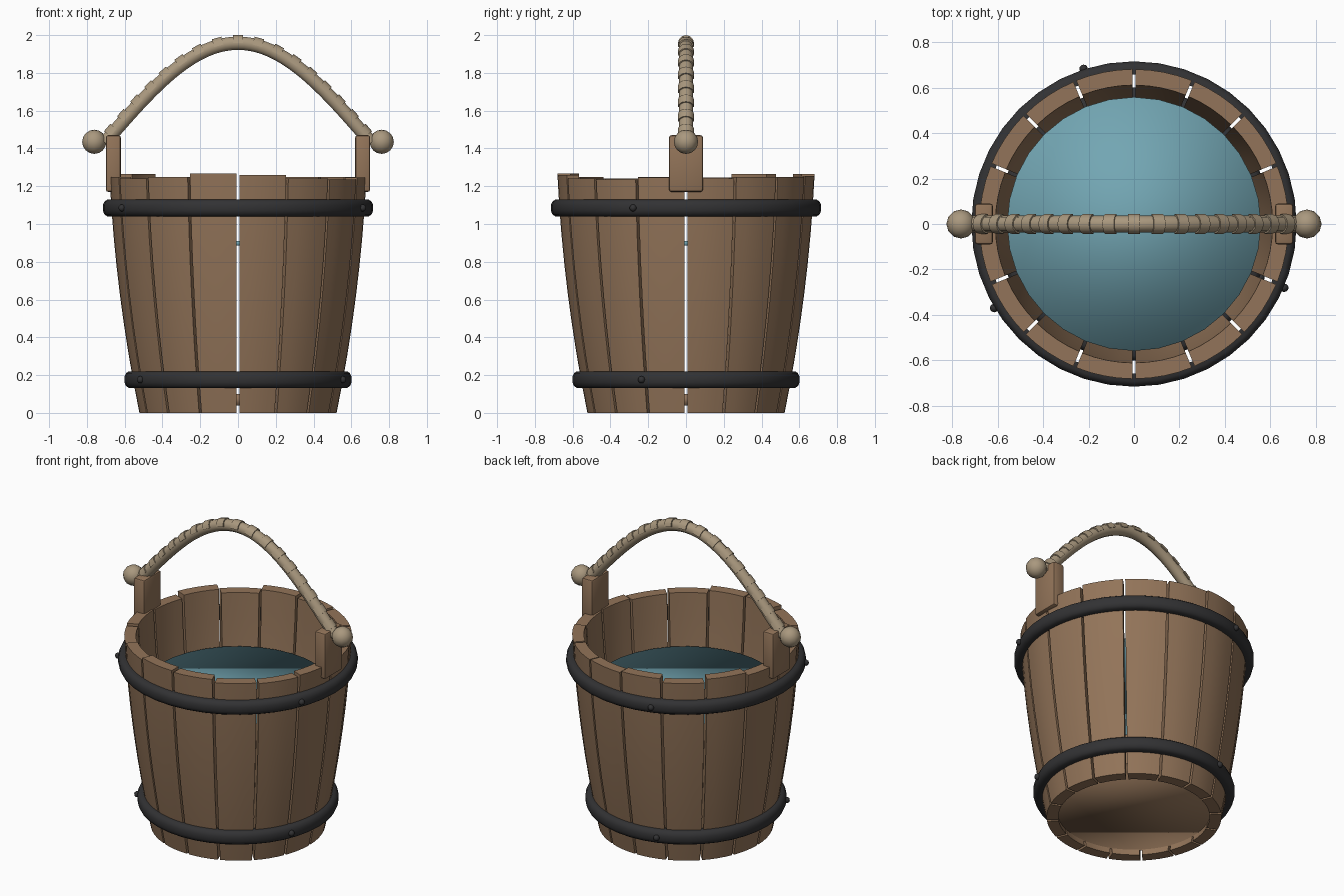
import bpy, bmesh, math
from mathutils import Vector

if "Cube" in bpy.data.objects:
    bpy.data.objects.remove(bpy.data.objects["Cube"])


def material(name, rgb):
    m = bpy.data.materials.new(name)
    m.diffuse_color = (*rgb, 1)
    m.use_nodes = True
    m.node_tree.nodes["Principled BSDF"].inputs["Base Color"].default_value = m.diffuse_color
    return m


WOOD = material("oak_wood", (0.29, 0.175, 0.10))
IRON = material("dark_iron", (0.032, 0.032, 0.034))
ROPE = material("hemp_rope", (0.40, 0.315, 0.21))
WATER = material("water_blue", (0.17, 0.38, 0.45))


def finish(bm, name, mat, angle=None):
    """Write a bmesh to an object; angle = smooth-by-angle limit in degrees."""
    bmesh.ops.recalc_face_normals(bm, faces=bm.faces)
    me = bpy.data.meshes.new(name)
    bm.to_mesh(me)
    bm.free()
    ob = bpy.data.objects.new(name, me)
    bpy.context.collection.objects.link(ob)
    me.materials.append(mat)
    if angle:
        bpy.ops.object.select_all(action='DESELECT')
        ob.select_set(True)
        bpy.context.view_layer.objects.active = ob
        bpy.ops.object.shade_smooth_by_angle(angle=math.radians(angle))
    return ob


def loft(bm, rings, closed=False):
    """Skin closed rings of points; cap the ends unless the rings loop."""
    vs = [[bm.verts.new(p) for p in r] for r in rings]
    n = len(vs[0])
    pairs = list(zip(vs, vs[1:])) + ([(vs[-1], vs[0])] if closed else [])
    for a, b in pairs:
        for i in range(n):
            j = (i + 1) % n
            bm.faces.new((a[i], a[j], b[j], b[i]))
    if not closed:
        bm.faces.new(vs[0])
        bm.faces.new(vs[-1])


def polar(r, a, z):
    return Vector((r * math.cos(a), r * math.sin(a), z))


def outer(z):
    return 0.522 + 0.204 * z - 0.062 * z * z


# Staves: sixteen bowed boards with small gaps and uneven tops
TOPS = [1.24, 1.25, 1.25, 1.255, 1.265, 1.24, 1.265, 1.245,
        1.25, 1.24, 1.25, 1.267, 1.26, 1.24, 1.235, 1.245]
THICK, GAP = 0.07, 0.007
for i, top in enumerate(TOPS):
    bm = bmesh.new()
    rings = []
    for k in range(9):
        z = top * k / 8
        ro, ri = outer(z), outer(z) - THICK
        ring = []
        for r, order in ((ro, range(5)), (ri, range(4, -1, -1))):
            a0 = math.pi / 8 * i + GAP / r
            a1 = math.pi / 8 * (i + 1) - GAP / r
            ring += [polar(r, a0 + (a1 - a0) * s / 4, z) for s in order]
        rings.append(ring)
    loft(bm, rings)
    finish(bm, f"stave_{i + 1}", WOOD, 30)


# Water surface and bucket floor: thin discs
def disc(name, r, z0, z1, mat):
    bm = bmesh.new()
    loft(bm, [[polar(r, math.tau * s / 32, z) for s in range(32)] for z in (z0, z1)])
    ob = finish(bm, name, mat)
    for p in ob.data.polygons:
        p.use_smooth = True


disc("water", 0.558, 0.885, 0.91, WATER)
disc("floor", 0.47, 0.04, 0.10, WOOD)

# Iron hoops with rounded outer edge, plus three rivets each
for name, z in (("upper", 1.085), ("lower", 0.176)):
    r = outer(z)
    prof = [(-0.012, -0.044), (0.022, -0.044), (0.037, -0.034), (0.045, -0.015),
            (0.045, 0.015), (0.037, 0.034), (0.022, 0.044), (-0.012, 0.044)]
    bm = bmesh.new()
    loft(bm, [[polar(r + dr, math.tau * s / 40, z + dz) for dr, dz in prof]
              for s in range(40)], closed=True)
    finish(bm, f"{name}_hoop", IRON, 50)
    for k, a in enumerate((-23, 108, 211)):
        bm = bmesh.new()
        bmesh.ops.create_uvsphere(bm, u_segments=10, v_segments=6, radius=0.019)
        bmesh.ops.translate(bm, verts=bm.verts, vec=polar(r + 0.047, math.radians(a), z))
        finish(bm, f"{name}_rivet_{k + 1}", IRON, 60)

# Handle lugs and end knobs, one per side
for side, name in ((-1, "left"), (1, "right")):
    bm = bmesh.new()
    bmesh.ops.create_cube(bm, size=1)
    bmesh.ops.scale(bm, verts=bm.verts, vec=(0.08, 0.18, 0.30))
    bmesh.ops.translate(bm, verts=bm.verts, vec=(side * 0.66, 0, 1.32))
    bmesh.ops.bevel(bm, geom=bm.edges[:], offset=0.013, segments=2,
                    affect='EDGES', profile=0.5)
    finish(bm, f"{name}_lug", WOOD, 30)
    bm = bmesh.new()
    bmesh.ops.create_uvsphere(bm, u_segments=12, v_segments=8, radius=0.064)
    bmesh.ops.translate(bm, verts=bm.verts, vec=(side * 0.761, 0, 1.435))
    finish(bm, f"{name}_knob", ROPE, 60)


# Rope handle along a cosine arch
def arch(x):
    k = math.pi / 1.36
    p = Vector((x, 0, 1.46 + 0.497 * math.cos(k * x)))
    t = Vector((1, 0, -0.497 * k * math.sin(k * x))).normalized()
    return p, t, Vector((-t.z, 0, t.x))


def section(p, n, r, angles):
    return [p + r * (n * math.sin(a) + Vector((0, 1, 0)) * math.cos(a)) for a in angles]


bm = bmesh.new()
full = [math.tau * s / 10 for s in range(10)]
rings = []
for s in range(41):
    p, t, n = arch(-0.705 + 1.41 * s / 40)
    rings.append(section(p, n, 0.037, full))
loft(bm, rings)
finish(bm, "rope_handle", ROPE, 50)

# Raised wraps: short half collars evenly spaced along the arch
half = [math.pi * s / 6 for s in range(7)]
samples = [-0.66 + 1.32 * s / 400 for s in range(401)]
lengths = [0.0]
for a, b in zip(samples, samples[1:]):
    lengths.append(lengths[-1] + (arch(b)[0] - arch(a)[0]).length)
for k in range(17):
    goal = lengths[-1] * k / 16
    x = samples[min(range(401), key=lambda q: abs(lengths[q] - goal))]
    p, t, n = arch(x)
    bm = bmesh.new()
    loft(bm, [section(p + t * d, n, 0.043, half) for d in (-0.026, 0.026)])
    finish(bm, f"rope_wrap_{k + 1}", ROPE, 40)
